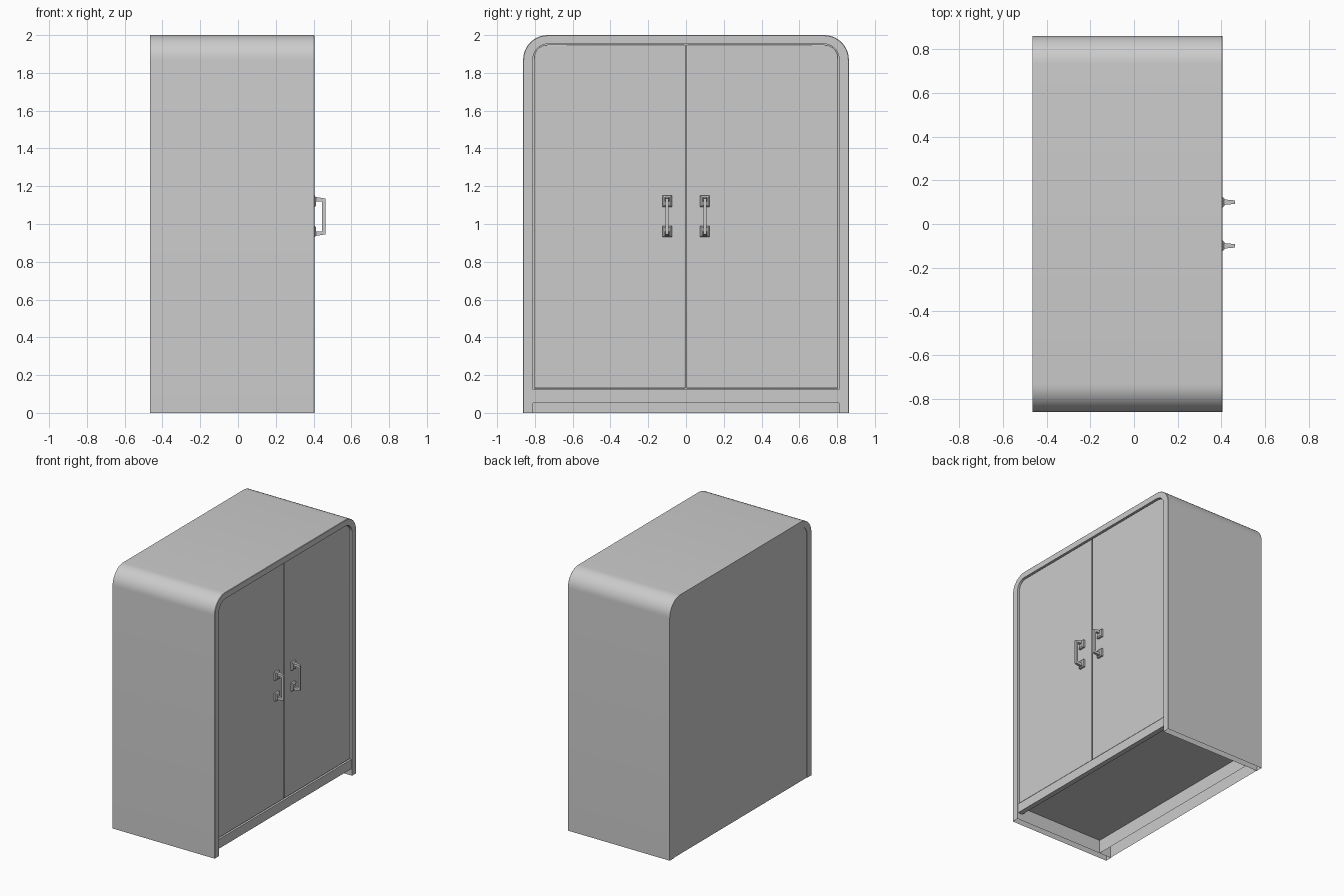
import bpy, bmesh, math

if "Cube" in bpy.data.objects:
    bpy.data.objects.remove(bpy.data.objects["Cube"])

BACK, FRONT = -0.465, 0.405


def finish(bm, name, bevel=0.0, smooth=False):
    bmesh.ops.recalc_face_normals(bm, faces=bm.faces)
    me = bpy.data.meshes.new(name)
    bm.to_mesh(me)
    bm.free()
    ob = bpy.data.objects.new(name, me)
    bpy.context.collection.objects.link(ob)
    if bevel:
        mod = ob.modifiers.new("bevel", 'BEVEL')
        mod.width, mod.segments, mod.limit_method = bevel, 2, 'ANGLE'
    if smooth:
        bpy.ops.object.select_all(action='DESELECT')
        ob.select_set(True)
        bpy.context.view_layer.objects.active = ob
        bpy.ops.object.shade_smooth_by_angle(angle=math.radians(30))
    return ob


def arch(half, top, radius, bottom=0.0, n=10):
    """Outline with two rounded top corners, as (y, z) points."""
    right = [(half, bottom)]
    for i in range(n + 1):
        a = math.pi / 2 * i / n
        right.append((half - radius + radius * math.cos(a),
                      top - radius + radius * math.sin(a)))
    return right + [(-y, z) for y, z in reversed(right)]


def loft(name, sections, caps=(False, False), bevel=0.0, smooth=False, closed=True):
    """Skin matching (x, outline) sections along x."""
    bm = bmesh.new()
    rows = [[bm.verts.new((x, y, z)) for y, z in pts] for x, pts in sections]
    count = len(rows[0])
    for a, b in zip(rows, rows[1:]):
        for i in range(count if closed else count - 1):
            j = (i + 1) % count
            bm.faces.new((a[i], a[j], b[j], b[i]))
    if caps[0]:
        bm.faces.new(rows[0])
    if caps[1]:
        bm.faces.new(rows[-1])
    return finish(bm, name, bevel, smooth)


def rect(y, z, w, h):
    return [(y - w/2, z - h/2), (y + w/2, z - h/2), (y + w/2, z + h/2), (y - w/2, z + h/2)]


def box(name, x0, x1, y0, y1, z0, z1, bevel=0.0):
    r = rect((y0 + y1)/2, (z0 + z1)/2, y1 - y0, z1 - z0)
    return loft(name, [(x0, r), (x1, r)], (True, True), bevel)


# Casing: back rim, outer skin, front rim and inner lining
outer = arch(0.862, 2.0, 0.13)
rim = arch(0.859, 1.997, 0.127)
inner = arch(0.81, 1.953, 0.078)
loft("casing", [(BACK, inner), (BACK, outer), (FRONT - 0.003, outer), (FRONT, rim),
                (FRONT, inner), (BACK, inner)], smooth=True, closed=False)

# Back boards: one just inside the rear rim, one further in
for name, x in (("back_panel", BACK + 0.004), ("inner_back", -0.36)):
    bm = bmesh.new()
    bm.faces.new([bm.verts.new((x, y, z)) for y, z in inner])
    finish(bm, name)

# Raised floor behind a plinth board
box("floor", -0.36, 0.37, -0.81, 0.81, 0.105, 0.122)
box("plinth", 0.36, 0.399, -0.81, 0.81, 0.052, 0.124)

for side, s in (("left", -1), ("right", 1)):
    # Door with one rounded top corner
    r, n = 0.073, 8
    y1, z0, z1 = 0.806, 0.13, 1.949
    pts = [(0.003, z0), (y1, z0)]
    pts += [(y1 - r + r * math.cos(math.pi/2*i/n), z1 - r + r * math.sin(math.pi/2*i/n))
            for i in range(n + 1)] + [(0.003, z1)]
    pts = [(s * y, z) for y, z in pts]
    loft(side + "_door", [(0.355, pts), (0.393, pts)], (True, True), bevel=0.004, smooth=True)

    # Handle: two plates with tapered arms and an upright grip
    y = s * 0.1
    for end, e in (("lower", -1), ("upper", 1)):
        z = 1.04 + e * 0.08
        loft(f"{side}_{end}_handle_plate",
             [(0.39, rect(y, z, 0.05, 0.06)), (0.406, rect(y, z, 0.05, 0.06)),
              (0.414, rect(y, z, 0.032, 0.042))], (True, True))
        loft(f"{side}_{end}_handle_arm",
             [(0.405, rect(y, 1.04 + e*0.092, 0.026, 0.024)),
              (0.462, rect(y, 1.04 + e*0.087, 0.016, 0.016))], (True, True))
    box(side + "_handle_grip", 0.445, 0.463, y - 0.0085, y + 0.0085, 0.95, 1.13, 0.002)
